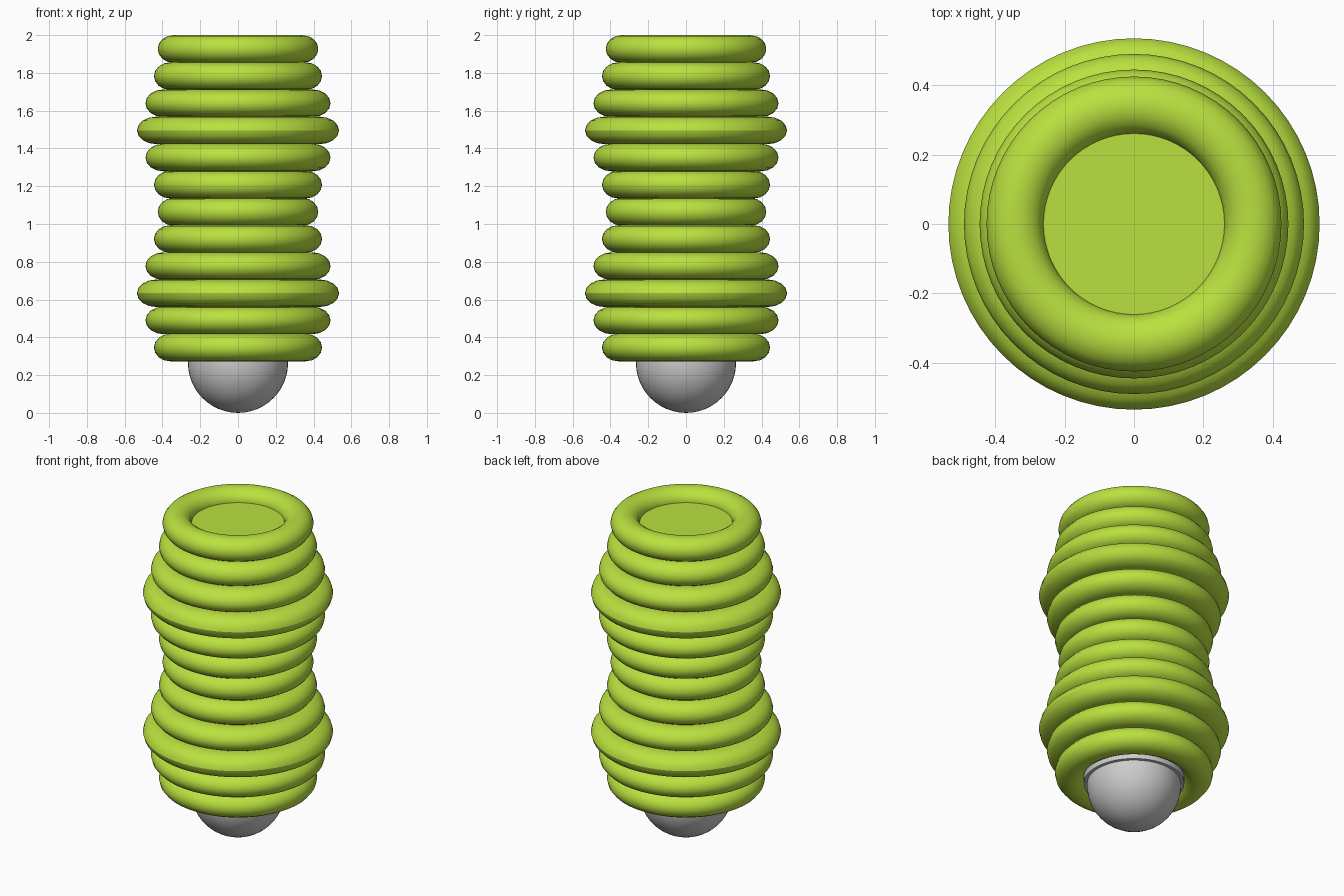
import bpy

if "Cube" in bpy.data.objects:
    bpy.data.objects.remove(bpy.data.objects["Cube"])

green = bpy.data.materials.new("lime_green")
green.diffuse_color = (0.49, 0.75, 0.05, 1)
green.use_nodes = True
green.node_tree.nodes["Principled BSDF"].inputs["Base Color"].default_value = green.diffuse_color


def finish(name, mat=None):
    ob = bpy.context.object
    ob.name = name
    if mat:
        ob.data.materials.append(mat)
    bpy.ops.object.transform_apply(location=False, rotation=False, scale=True)
    bpy.ops.object.shade_smooth_by_angle()
    return ob


# Stacked rings, bottom to top; each is one torus widened sideways
half_radii = [0.445, 0.49, 0.535, 0.49, 0.445, 0.425]
for i, radius in enumerate(half_radii * 2):
    bpy.ops.mesh.primitive_torus_add(
        major_segments=64, minor_segments=16,
        major_radius=0.3425, minor_radius=0.0825,
        location=(0, 0, 0.346 + i * 0.1437))
    s = radius / 0.425
    bpy.context.object.scale = (s, s, 0.073 / 0.0825)
    finish(f"ring_{i + 1}", green)

# Inner core that closes the top ring
bpy.ops.mesh.primitive_cylinder_add(vertices=64, radius=0.275, depth=1.57,
                                    location=(0, 0, 1.145))
finish("core", green)

# Collar inside the lowest ring
bpy.ops.mesh.primitive_cylinder_add(vertices=64, radius=0.283, depth=0.12,
                                    location=(0, 0, 0.335))
finish("collar")

# Rounded ball tip at the base
bpy.ops.mesh.primitive_uv_sphere_add(segments=48, ring_count=24, radius=0.265,
                                     location=(0, 0, 0.265))
finish("ball_tip")
